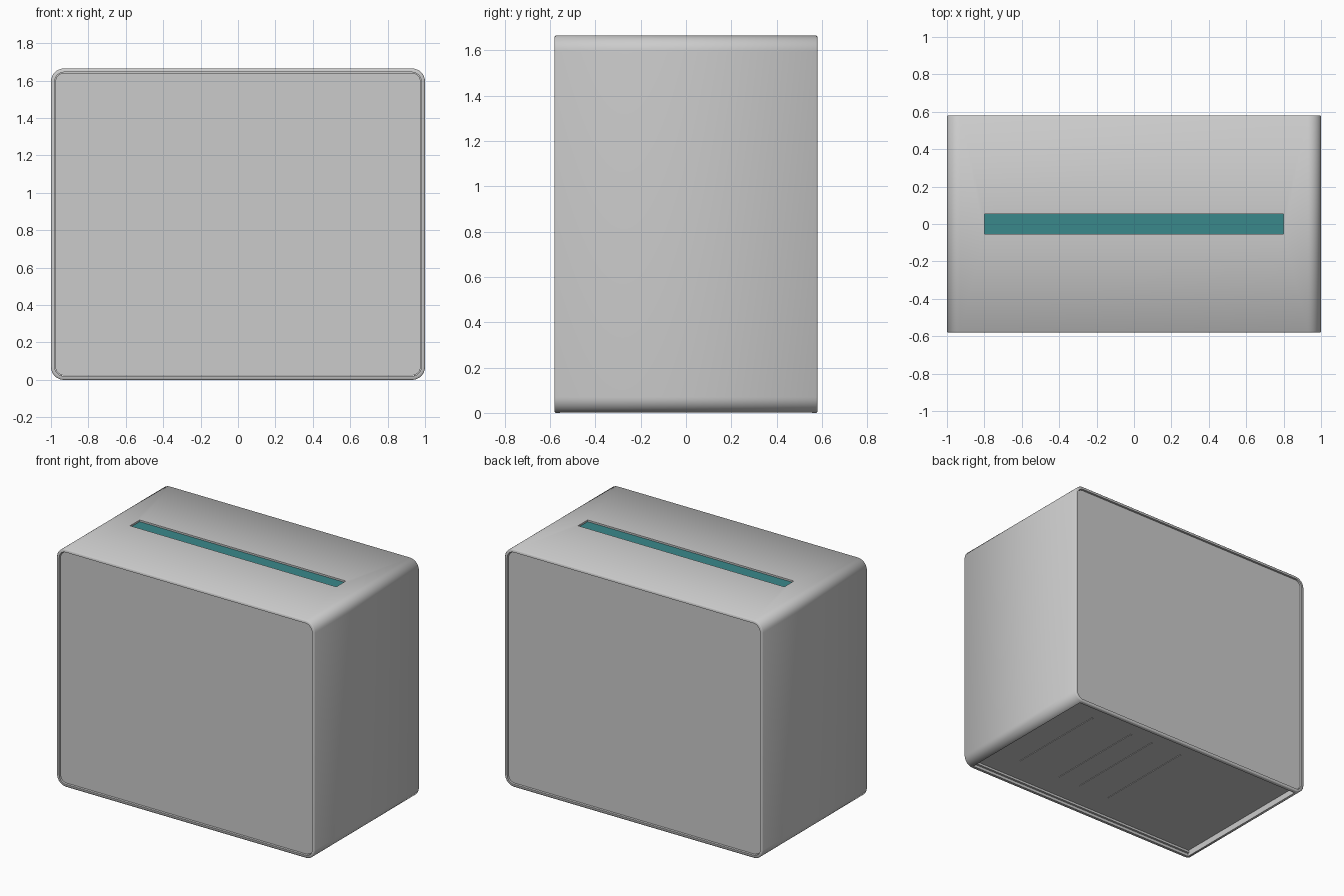
import bpy, bmesh, math
from mathutils import Vector

cube = bpy.data.objects.get("Cube")
if cube:
    bpy.data.objects.remove(cube, do_unlink=True)

W, D, H, R = 1.0, 0.58, 1.665, 0.07   # half width, half depth, height, corner radius


def material(name, color):
    m = bpy.data.materials.new(name)
    m.use_nodes = True
    m.diffuse_color = color
    m.node_tree.nodes["Principled BSDF"].inputs["Base Color"].default_value = color
    return m


grey = material("light grey", (0.6, 0.6, 0.6, 1))
teal = material("teal", (0.042, 0.25, 0.26, 1))


def rounded_outline(inset, steps=8):
    """Rounded rectangle in the xz plane, shrunk by inset."""
    r = R - inset
    points = []
    for corner, (sx, sz) in enumerate([(1, 1), (-1, 1), (-1, -1), (1, -1)]):
        cx = sx * (W - R)
        cz = H / 2 + sz * (H / 2 - R)
        for i in range(steps + 1):
            a = math.pi / 2 * (corner + i / steps)
            points.append((cx + r * math.cos(a), cz + r * math.sin(a)))
    return points


def loft(name, sections, mat):
    """Skin rounded outlines, given as (inset, y), and cap both ends."""
    bm = bmesh.new()
    loops = [[bm.verts.new((x, y, z)) for x, z in rounded_outline(inset)]
             for inset, y in sections]
    n = len(loops[0])
    for a, b in zip(loops, loops[1:]):
        for i in range(n):
            j = (i + 1) % n
            bm.faces.new((a[i], a[j], b[j], b[i]))
    bm.faces.new(loops[0])
    bm.faces.new(loops[-1])
    return finish(name, bm, mat)


def box(name, low, high, mat):
    low, high = Vector(low), Vector(high)
    bm = bmesh.new()
    bmesh.ops.create_cube(bm, size=1)
    for v in bm.verts:
        v.co = (low + high) / 2 + v.co * (high - low)
    return finish(name, bm, mat)


def finish(name, bm, mat):
    bmesh.ops.recalc_face_normals(bm, faces=bm.faces)
    mesh = bpy.data.meshes.new(name)
    bm.to_mesh(mesh)
    bm.free()
    mesh.materials.append(mat)
    obj = bpy.data.objects.new(name, mesh)
    bpy.context.collection.objects.link(obj)
    return obj


def activate(obj):
    bpy.ops.object.select_all(action="DESELECT")
    obj.select_set(True)
    bpy.context.view_layer.objects.active = obj


def cut(obj, cutter):
    mod = obj.modifiers.new("cut", "BOOLEAN")
    mod.operation = "DIFFERENCE"
    mod.solver = "EXACT"
    mod.object = cutter
    activate(obj)
    bpy.ops.object.modifier_apply(modifier=mod.name)
    bpy.data.objects.remove(cutter, do_unlink=True)


# Casing with a narrow chamfered rim around a recess at each end
half = [(0.02, D - 0.03), (0.02, D), (0.005, D), (0, D - 0.005)]
casing = loft("casing", [(i, -y) for i, y in half] + half[::-1], grey)

# Slot in the top and recess in the underside
cut(casing, box("slot_cutter", (-0.8, -0.053, H - 0.03), (0.8, 0.053, H + 0.1), grey))
cut(casing, box("base_cutter", (-0.94, -0.555, -0.1), (0.94, 0.555, 0.05), grey))
activate(casing)
bpy.ops.object.shade_smooth_by_angle(angle=math.radians(50))

# End panels sitting just inside the rims
for name, side in (("front_panel", -1), ("back_panel", 1)):
    loft(name, [(0.024, side * (D - 0.035)), (0.024, side * (D - 0.01))], grey)

# Coloured strip at the bottom of the slot
box("slot_strip", (-0.8, -0.053, H - 0.032), (0.8, 0.053, H - 0.012), teal)

# Recessed base plate with thin ribs
box("base_plate", (-0.935, -0.55, 0.04), (0.935, 0.55, 0.06), grey)
for i, x in enumerate((0.7, 0.36, 0.18, -0.07)):
    box(f"base_rib_{i + 1}", (x - 0.005, -0.35, 0.036), (x + 0.005, 0.4, 0.045), grey)
